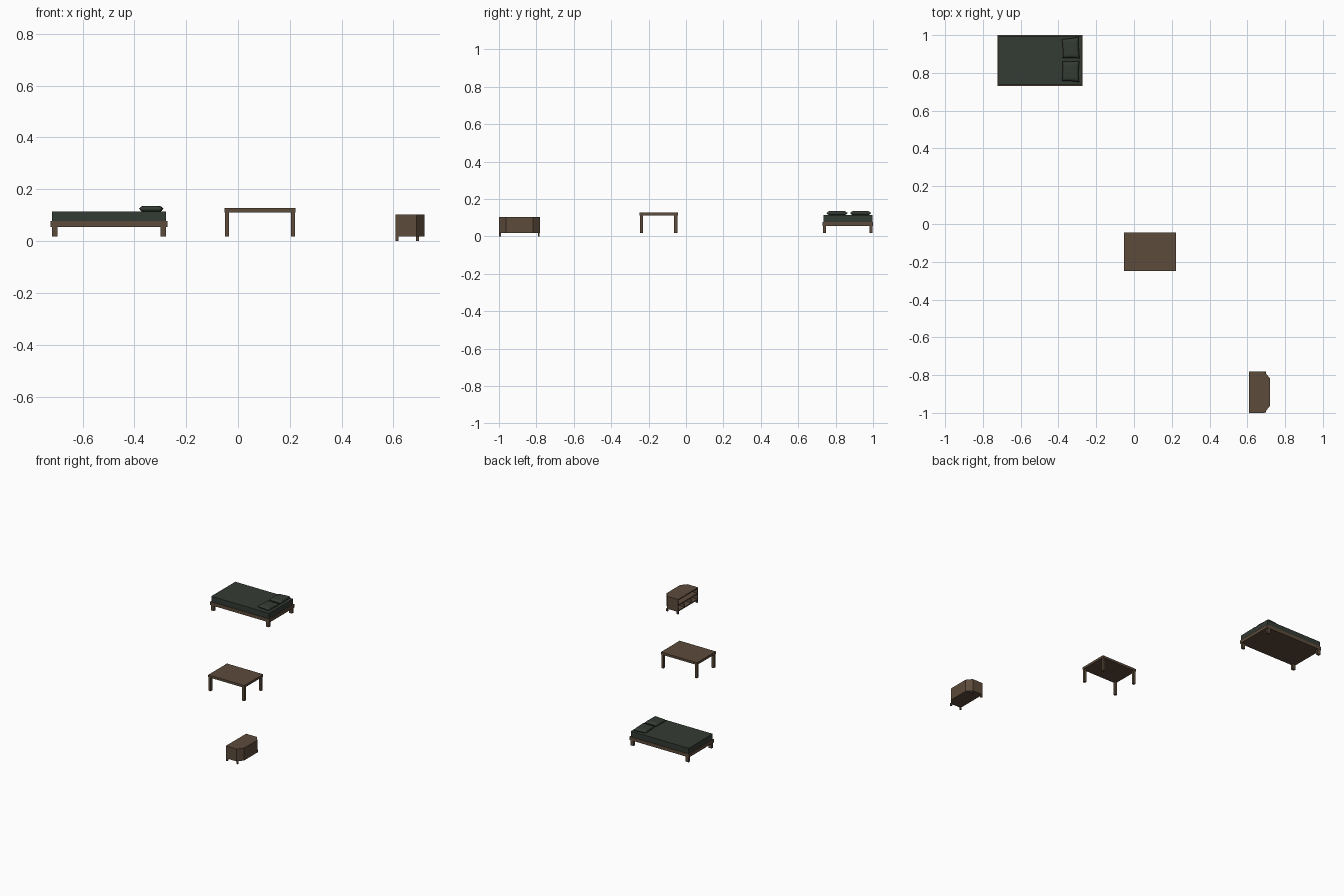
import bpy, bmesh
from mathutils import Matrix

if "Cube" in bpy.data.objects:
    bpy.data.objects.remove(bpy.data.objects["Cube"])


def material(name, color):
    m = bpy.data.materials.new(name)
    m.diffuse_color = (*color, 1)
    m.use_nodes = True
    m.node_tree.nodes["Principled BSDF"].inputs["Base Color"].default_value = m.diffuse_color
    return m


WOOD = material("dark brown wood", (0.108, 0.070, 0.044))
GREEN = material("dark green fabric", (0.034, 0.043, 0.034))


def finish(bm, name, mat):
    bmesh.ops.recalc_face_normals(bm, faces=bm.faces)
    mesh = bpy.data.meshes.new(name)
    bm.to_mesh(mesh)
    bm.free()
    mesh.materials.append(mat)
    obj = bpy.data.objects.new(name, mesh)
    bpy.context.collection.objects.link(obj)
    return obj


def box(name, x, y, z, mat=WOOD):
    """Box from (min, max) ranges on each axis."""
    bm = bmesh.new()
    bmesh.ops.create_cube(bm, size=1)
    for v in bm.verts:
        v.co = [r[0] if c < 0 else r[1] for c, r in zip(v.co, (x, y, z))]
    return finish(bm, name, mat)


def prism(name, outline, z0, z1):
    """Vertical extrusion of a flat outline."""
    bm = bmesh.new()
    face = bm.faces.new([bm.verts.new((x, y, z0)) for x, y in outline])
    top = bmesh.ops.extrude_face_region(bm, geom=[face])["geom"]
    for v in top:
        if isinstance(v, bmesh.types.BMVert):
            v.co.z = z1
    return finish(bm, name, WOOD)


def legs(name, x, y, z, wx, wy):
    """Four legs set flush in the corners of a rectangle."""
    for xs in ((x[0], x[0] + wx), (x[1] - wx, x[1])):
        for ys in ((y[0], y[0] + wy), (y[1] - wy, y[1])):
            box(name, xs, ys, z)


def pillow(name, cx, cy, angle, hx, hy, hz):
    """Soft pillow: two domed grids with pinched sides, joined at the seam."""
    bm = bmesh.new()
    for side in (1, -1):
        verts = bmesh.ops.create_grid(bm, x_segments=16, y_segments=16, size=1)["verts"]
        for v in verts:
            u, w = v.co.x, v.co.y
            dome = max(0, (1 - u ** 6) * (1 - w ** 6)) ** 0.45
            v.co = (u * hx * (1 - 0.06 * (1 - w * w)),
                    w * hy * (1 - 0.05 * (1 - u * u)) * (0.95 + 0.05 * u),
                    side * hz * dome)
    bmesh.ops.remove_doubles(bm, verts=bm.verts, dist=1e-5)
    bm.transform(Matrix.Translation((cx, cy, 0.1245)) @ Matrix.Rotation(angle, 4, "Z"))
    obj = finish(bm, name, GREEN)
    for p in obj.data.polygons:
        p.use_smooth = True


# Bed
box("bed_frame", (-0.723, -0.272), (0.731, 1.0), (0.054, 0.077))
box("mattress", (-0.718, -0.278), (0.735, 0.996), (0.077, 0.114), GREEN)
legs("bed_leg", (-0.718, -0.278), (0.733, 0.998), (0.018, 0.054), 0.022, 0.016)
pillow("pillow_back", -0.335, 0.931, 0.05, 0.045, 0.057, 0.0115)
pillow("pillow_front", -0.335, 0.808, -0.02, 0.045, 0.057, 0.0115)

# Table
box("table_top", (-0.053, 0.222), (-0.248, -0.044), (0.111, 0.127))
legs("table_leg", (-0.051, 0.220), (-0.246, -0.046), (0.018, 0.111), 0.016, 0.017)

# Corner cabinet: open towards -x, chamfered at the back
Y0, Y1, X0, X1, XC = -1.0, -0.781, 0.608, 0.72, 0.69
YC0, YC1, T = -0.963, -0.818, 0.007
OUTLINE = [(X0, Y0), (XC, Y0), (X1, YC0), (X1, YC1), (XC, Y1), (X0, Y1)]
INNER = [(X0, Y0 + T), (XC - 0.003, Y0 + T), (X1 - T, YC0 + 0.003),
         (X1 - T, YC1 - 0.003), (XC - 0.003, Y1 - T), (X0, Y1 - T)]
prism("cabinet_bottom", OUTLINE, 0.018, 0.025)
prism("cabinet_top", OUTLINE, 0.096, 0.103)
prism("cabinet_walls", OUTLINE + INNER[::-1], 0.025, 0.096)
prism("cabinet_shelf", INNER, 0.059, 0.065)
for cy in (-0.927, -0.854):
    box("cabinet_divider", (X0 + 0.002, X1 - T), (cy - 0.003, cy + 0.003), (0.025, 0.059))
legs("cabinet_foot", (X0, 0.698), (Y0 + 0.001, Y1 - 0.001), (0.0, 0.018), 0.011, 0.010)
